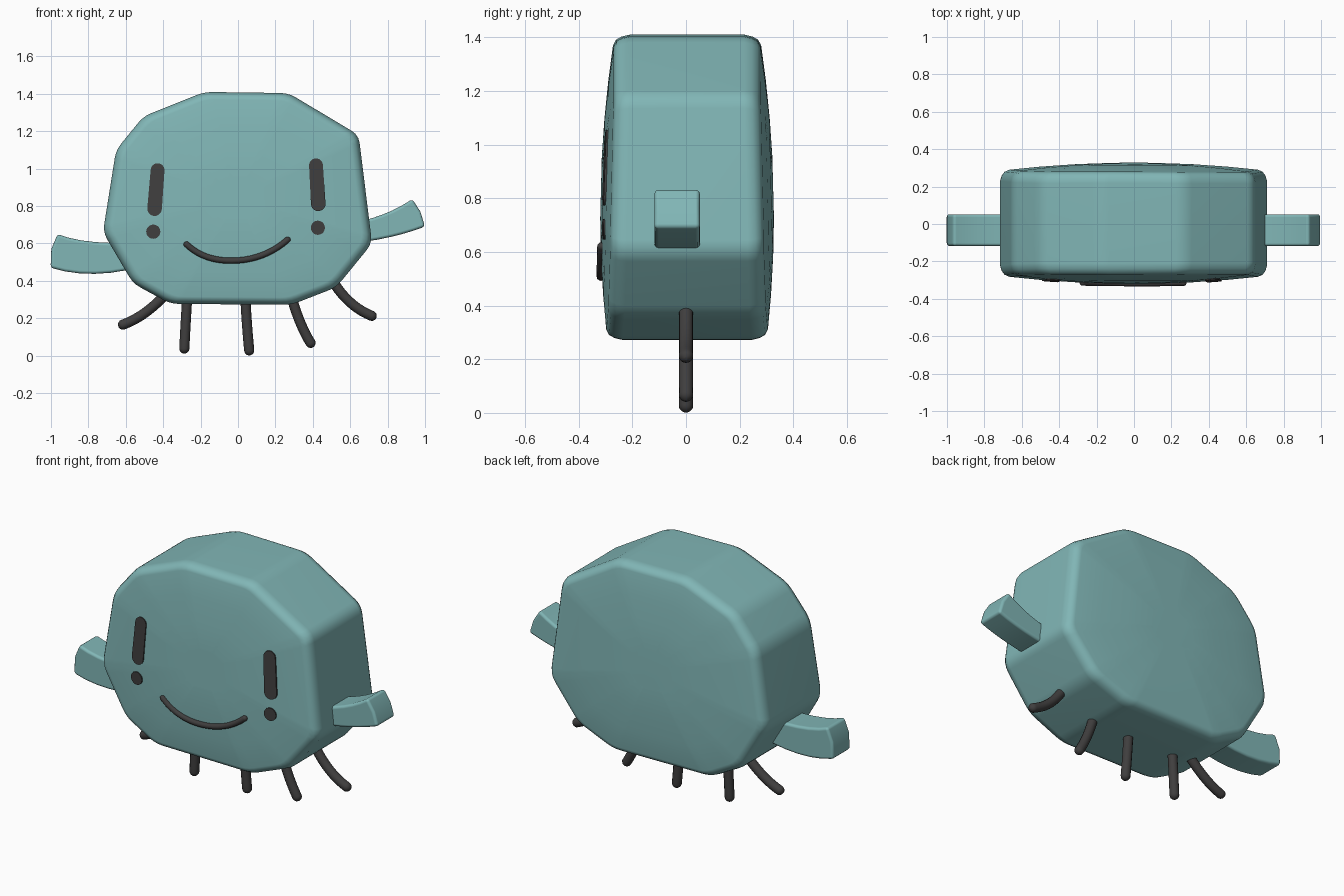
import bpy, bmesh, math
from mathutils import Vector

if "Cube" in bpy.data.objects:
    bpy.data.objects.remove(bpy.data.objects["Cube"], do_unlink=True)


def material(name, rgb):
    m = bpy.data.materials.new(name)
    m.use_nodes = True
    m.diffuse_color = (*rgb, 1)
    bsdf = next(n for n in m.node_tree.nodes if n.type == 'BSDF_PRINCIPLED')
    bsdf.inputs["Base Color"].default_value = (*rgb, 1)
    bsdf.inputs["Roughness"].default_value = 0.6
    return m


TEAL = material("soft teal", (0.22, 0.47, 0.47))
DARK = material("charcoal", (0.05, 0.048, 0.048))


def add_object(name, data, mat):
    ob = bpy.data.objects.new(name, data)
    bpy.context.collection.objects.link(ob)
    data.materials.append(mat)
    return ob


def mesh_from(name, bm, mat, angle):
    bmesh.ops.recalc_face_normals(bm, faces=bm.faces)
    me = bpy.data.meshes.new(name)
    bm.to_mesh(me)
    bm.free()
    ob = add_object(name, me, mat)
    bpy.ops.object.select_all(action='DESELECT')
    ob.select_set(True)
    bpy.context.view_layer.objects.active = ob
    bpy.ops.object.shade_smooth_by_angle(angle=math.radians(angle))
    return ob


def bezier(a, b, c, n):
    """Points on a quadratic curve from a to c, pulled towards b."""
    a, b, c = Vector(a), Vector(b), Vector(c)
    return [a * (1 - t) ** 2 + b * 2 * t * (1 - t) + c * t * t
            for t in (i / n for i in range(n + 1))]


def round_corners(points, cut, n=3):
    out = []
    pts = [Vector(p) for p in points]
    for i, p in enumerate(pts):
        to_prev = (pts[i - 1] - p).normalized() * cut
        to_next = (pts[(i + 1) % len(pts)] - p).normalized() * cut
        out += bezier(p + to_prev, p, p + to_next, n)
    return out


def bulge(x, z):
    """Half depth of the gently domed body at a point."""
    return 0.324 - 0.085 * x * x - 0.11 * (z - 0.72) ** 2


# Body: uneven rounded polygon, lofted from rim to domed front and back
outline = round_corners([
    (-0.18, 1.41), (0.27, 1.404), (0.645, 1.18), (0.717, 0.60), (0.525, 0.365),
    (0.285, 0.272), (-0.36, 0.277), (-0.56, 0.385), (-0.722, 0.66),
    (-0.652, 1.10), (-0.505, 1.28)], 0.045)
CENTRE = Vector((0, 0.84))
half = [(1.0, 0.055), (0.988, 0.027), (0.967, 0.008), (0.93, 0), (0.7, 0), (0.45, 0), (0.2, 0)]
rings = [(s, d, -1) for s, d in reversed(half)] + [(s, d, 1) for s, d in half]

bm = bmesh.new()
loops = []
for s, drop, side in rings:
    pts = [CENTRE + (p - CENTRE) * s for p in outline]
    loops.append([bm.verts.new((p.x, 0.004 + side * (bulge(*p) - drop), p.y)) for p in pts])
n = len(outline)
for a, b in zip(loops, loops[1:]):
    for i in range(n):
        j = (i + 1) % n
        bm.faces.new((a[i], a[j], b[j], b[i]))
bm.faces.new(loops[0])
bm.faces.new(loops[-1])
body = mesh_from("body", bm, TEAL, 60)
body.modifiers.new("Even shading", 'WEIGHTED_NORMAL').keep_sharp = True


def slab(bm, pts, front, back):
    """Closed prism from an outline, with depth given at each point."""
    f = [bm.verts.new((p[0], front(*p), p[1])) for p in pts]
    b = [bm.verts.new((p[0], back(*p), p[1])) for p in pts]
    bm.faces.new(f)
    bm.faces.new(b)
    for i in range(len(pts)):
        j = (i + 1) % len(pts)
        bm.faces.new((f[i], f[j], b[j], b[i]))


# Arms: curved blocks with softened edges
arms = {
    "left_arm": (bezier((0.60, 0.71), (0.78, 0.735), (0.932, 0.837), 6),
                 bezier((1.0, 0.69), (0.82, 0.622), (0.60, 0.60), 6), (0.975, 0.77)),
    "right_arm": (bezier((-0.50, 0.61), (-0.80, 0.585), (-0.965, 0.65), 6),
                  bezier((-1.002, 0.47), (-0.78, 0.40), (-0.50, 0.48), 6), (-0.998, 0.57)),
}
for name, (top, bottom, tip) in arms.items():
    bm = bmesh.new()
    slab(bm, top + [Vector(tip)] + bottom, lambda x, z: -0.118, lambda x, z: 0.052)
    arm = mesh_from(name, bm, TEAL, 40)
    bev = arm.modifiers.new("Soft edges", 'BEVEL')
    bev.width, bev.segments, bev.limit_method = 0.016, 3, 'ANGLE'
    bev.angle_limit = math.radians(35)
    bev.harden_normals = True


def tube(name, path, radius):
    """Round tube with hemispherical ends along a list of 3D points."""
    start = (path[0] - path[1]).normalized() * radius
    end = (path[-1] - path[-2]).normalized() * radius
    steps = [0.98, 0.85, 0.6, 0.3]
    pts = [(path[0] + start * t, math.sqrt(1 - t * t)) for t in steps]
    pts += [(p, 1) for p in path]
    pts += [(path[-1] + end * t, math.sqrt(1 - t * t)) for t in reversed(steps)]
    cu = bpy.data.curves.new(name, 'CURVE')
    cu.dimensions = '3D'
    cu.bevel_depth, cu.bevel_resolution = radius, 4
    cu.use_fill_caps = True
    sp = cu.splines.new('POLY')
    sp.points.add(len(pts) - 1)
    for cp, (p, r) in zip(sp.points, pts):
        cp.co = (*p, 1)
        cp.radius = r
    sp.use_smooth = True
    add_object(name, cu, DARK)


# Legs: five thin bent tubes under the body
legs = [((-0.36, 0.36), (-0.48, 0.215), (-0.615, 0.166)),
        ((-0.27, 0.34), (-0.28, 0.18), (-0.287, 0.038)),
        ((0.038, 0.34), (0.045, 0.18), (0.06, 0.028)),
        ((0.28, 0.34), (0.32, 0.18), (0.388, 0.068)),
        ((0.50, 0.41), (0.585, 0.265), (0.715, 0.213))]
for i, (a, b, c) in enumerate(legs):
    tube(f"leg_{i + 1}", [Vector((p.x, 0, p.y)) for p in bezier(a, b, c, 10)], 0.027)

# Mouth: smile following the front surface
smile = bezier((-0.275, 0.595), (-0.18, 0.505), (-0.03, 0.508), 10)
smile += bezier((-0.03, 0.508), (0.14, 0.51), (0.265, 0.62), 10)[1:]
tube("mouth", [Vector((p.x, -bulge(*p) + 0.002, p.y)) for p in smile], 0.016)

# Eyes: thin stroke and dot plates on each side
def capsule(a, b, ra, rb):
    a, b = Vector(a), Vector(b)
    ang = math.atan2(a.y - b.y, a.x - b.x)
    arc = [math.pi * (i / 10 - 0.5) for i in range(11)]
    return ([a + Vector((math.cos(ang + t), math.sin(ang + t))) * ra for t in arc] +
            [b - Vector((math.cos(ang + t), math.sin(ang + t))) * rb for t in arc])


eyes = {"left_eye": ((0.417, 1.018), (0.429, 0.812), (0.427, 0.684)),
        "right_eye": ((-0.43, 0.992), (-0.446, 0.786), (-0.453, 0.663))}
for name, (top, low, dot) in eyes.items():
    bm = bmesh.new()
    dot_outline = [(dot[0] + 0.038 * math.cos(t), dot[1] + 0.038 * math.sin(t))
                   for t in (math.tau * i / 20 for i in range(20))]
    for shape in (capsule(top, low, 0.037, 0.039), dot_outline):
        slab(bm, shape, lambda x, z: -bulge(x, z) - 0.002, lambda x, z: -bulge(x, z) + 0.007)
    mesh_from(name, bm, DARK, 30)
